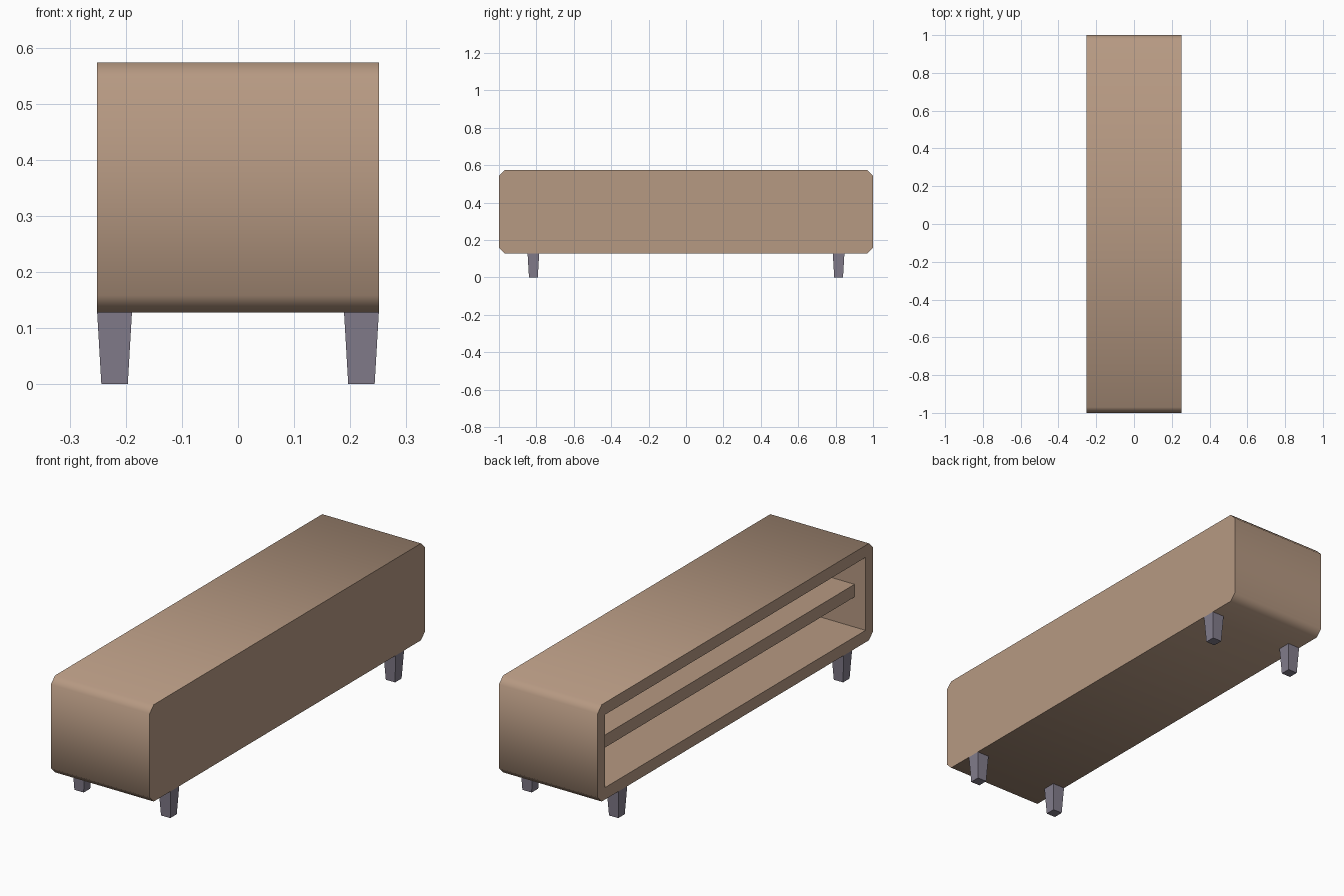
import bpy, bmesh, math

cube = bpy.data.objects.get("Cube")
if cube:
    bpy.data.objects.remove(cube, do_unlink=True)


def material(name, color):
    m = bpy.data.materials.new(name)
    m.use_nodes = True
    m.diffuse_color = color
    m.node_tree.nodes["Principled BSDF"].inputs["Base Color"].default_value = color
    return m


wood = material("light_wood", (0.47, 0.32, 0.225, 1))
grey = material("grey_leg", (0.225, 0.203, 0.262, 1))


def finish(name, bm, mat):
    bmesh.ops.recalc_face_normals(bm, faces=bm.faces)
    mesh = bpy.data.meshes.new(name)
    bm.to_mesh(mesh)
    bm.free()
    mesh.materials.append(mat)
    ob = bpy.data.objects.new(name, mesh)
    bpy.context.collection.objects.link(ob)
    return ob


def box(name, x, y, z, mat):
    """Box from (low, high) ranges on each axis."""
    bm = bmesh.new()
    bmesh.ops.create_cube(bm, size=1)
    for v in bm.verts:
        v.co = [r[0] if c < 0 else r[1] for c, r in zip(v.co, (x, y, z))]
    return finish(name, bm, mat)


# Main dimensions
half_x, half_y = 0.251, 1.0
bottom, top = 0.128, 0.573
mid, half_z = (bottom + top) / 2, (top - bottom) / 2
chamfer, wall = 0.03, 0.055
back_x = half_x - wall
corners = [(-1, -1), (1, -1), (1, 1), (-1, 1)]

# Cabinet body: chamfered shell with a pocket open on the -x side
bm = bmesh.new()


def ring(x):
    verts = []
    for i, (sy, sz) in enumerate(corners):
        on_end = (sy * half_y, mid + sz * (half_z - chamfer))
        on_flat = (sy * (half_y - chamfer), mid + sz * half_z)
        pair = (on_end, on_flat) if i % 2 == 0 else (on_flat, on_end)
        verts += [bm.verts.new((x, *p)) for p in pair]
    return verts


def pocket(x):
    return [bm.verts.new((x, sy * (half_y - wall), mid + sz * (half_z - wall)))
            for sy, sz in corners]


rim, rear = ring(-half_x), ring(half_x)
mouth, floor = pocket(-half_x), pocket(back_x)
for i in range(8):
    j = (i + 1) % 8
    bm.faces.new((rim[i], rim[j], rear[j], rear[i]))
for i in range(4):
    j = (i + 1) % 4
    a, b, c = rim[2 * i], rim[2 * i + 1], rim[2 * j]
    bm.faces.new((a, b, mouth[i]))
    bm.faces.new((b, c, mouth[j], mouth[i]))
    bm.faces.new((mouth[i], mouth[j], floor[j], floor[i]))
bm.faces.new(rear)
bm.faces.new(floor)
body = finish("cabinet_body", bm, wood)

bpy.ops.object.select_all(action='DESELECT')
body.select_set(True)
bpy.context.view_layer.objects.active = body
bpy.ops.object.shade_smooth_by_angle(angle=math.radians(60))

# Shelf, set back from the opening
inner_y = half_y - wall
box("shelf", (-half_x + 0.056, back_x), (-inner_y, inner_y),
    (mid - 0.029, mid + 0.029), wood)

# Four square tapered legs
for sx, side in ((-1, "right"), (1, "left")):
    for sy, end in ((-1, "front"), (1, "back")):
        leg = box(f"{end}_{side}_leg", (-0.031, 0.031), (-0.031, 0.031), (0, bottom), grey)
        for v in leg.data.vertices:
            if v.co.z < bottom / 2:
                v.co.x *= 0.76
                v.co.y *= 0.76
        leg.location = (sx * 0.22, sy * 0.816, 0)
